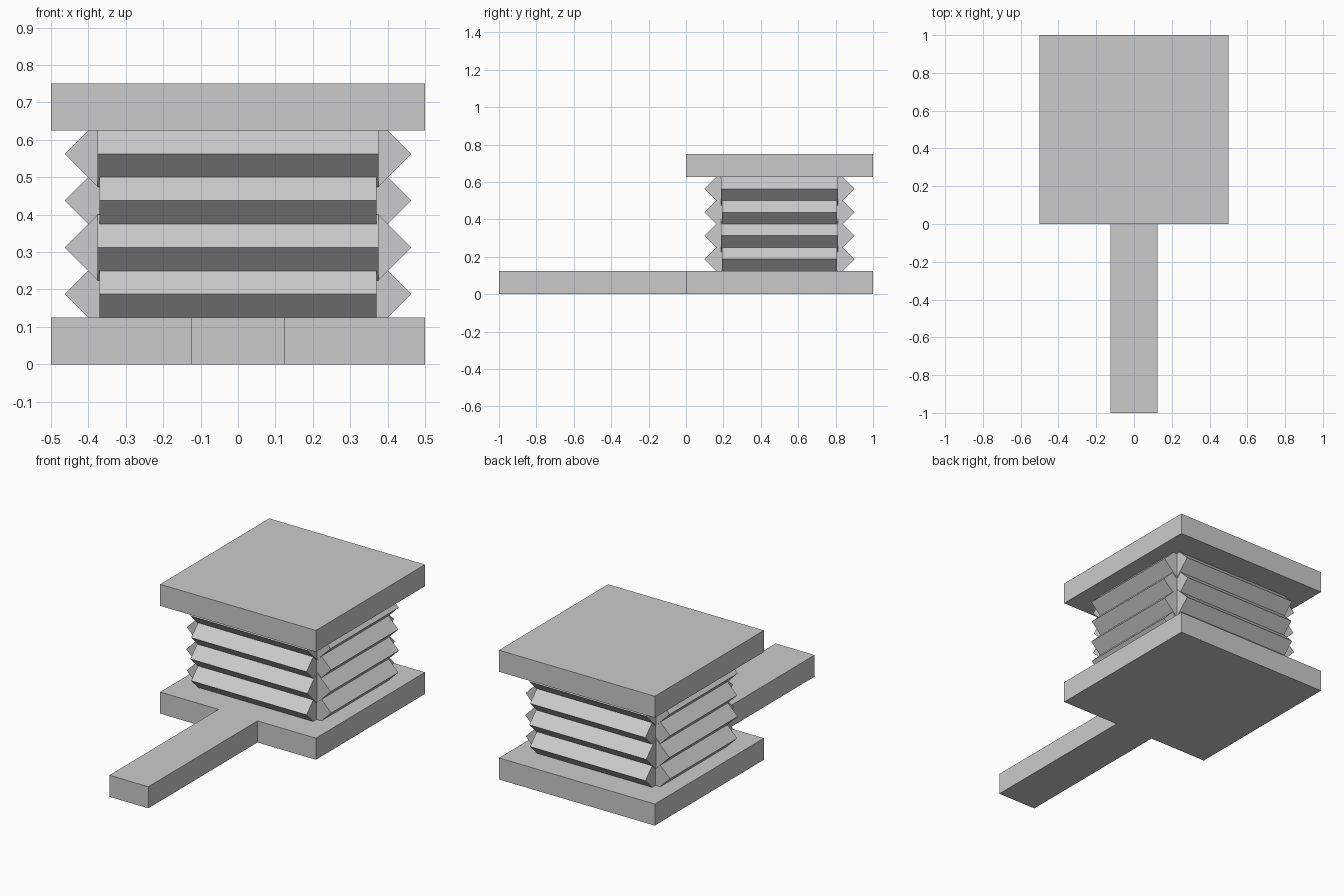
import bpy
from math import radians

if "Cube" in bpy.data.objects:
    bpy.data.objects.remove(bpy.data.objects["Cube"])


def box(name, centre, size, rot=(0, 0, 0)):
    bpy.ops.mesh.primitive_cube_add(size=1, location=centre, rotation=rot)
    ob = bpy.context.object
    ob.name = name
    ob.scale = size
    bpy.ops.object.transform_apply(location=False, rotation=True, scale=True)
    return ob


# Plates and handle
box("base_plate", (0, 0.5, 0.0625), (1, 1, 0.125))
box("top_plate", (0, 0.5, 0.6875), (1, 1, 0.125))
box("handle", (0, -0.5, 0.0625), (0.25, 1, 0.125))

# Bellows: overlapping square bars turned 45 degrees, alternate folds slightly shorter
BAR = 0.125
HALF_X, HALF_Y = 0.375, 0.3125
for i in range(4):
    z = 0.1875 + 0.125 * i
    trim = 0.005 if i % 2 == 0 else 0
    for side, label in ((-1, "front"), (1, "back")):
        box(f"{label}_fold_{i + 1}", (0, 0.5 + side * HALF_Y, z),
            (2 * (HALF_X - trim), BAR, BAR), (radians(45), 0, 0))
    for side, label in ((-1, "left"), (1, "right")):
        box(f"{label}_fold_{i + 1}", (side * HALF_X, 0.5, z),
            (BAR, 2 * (HALF_Y - trim), BAR), (0, radians(45), 0))
